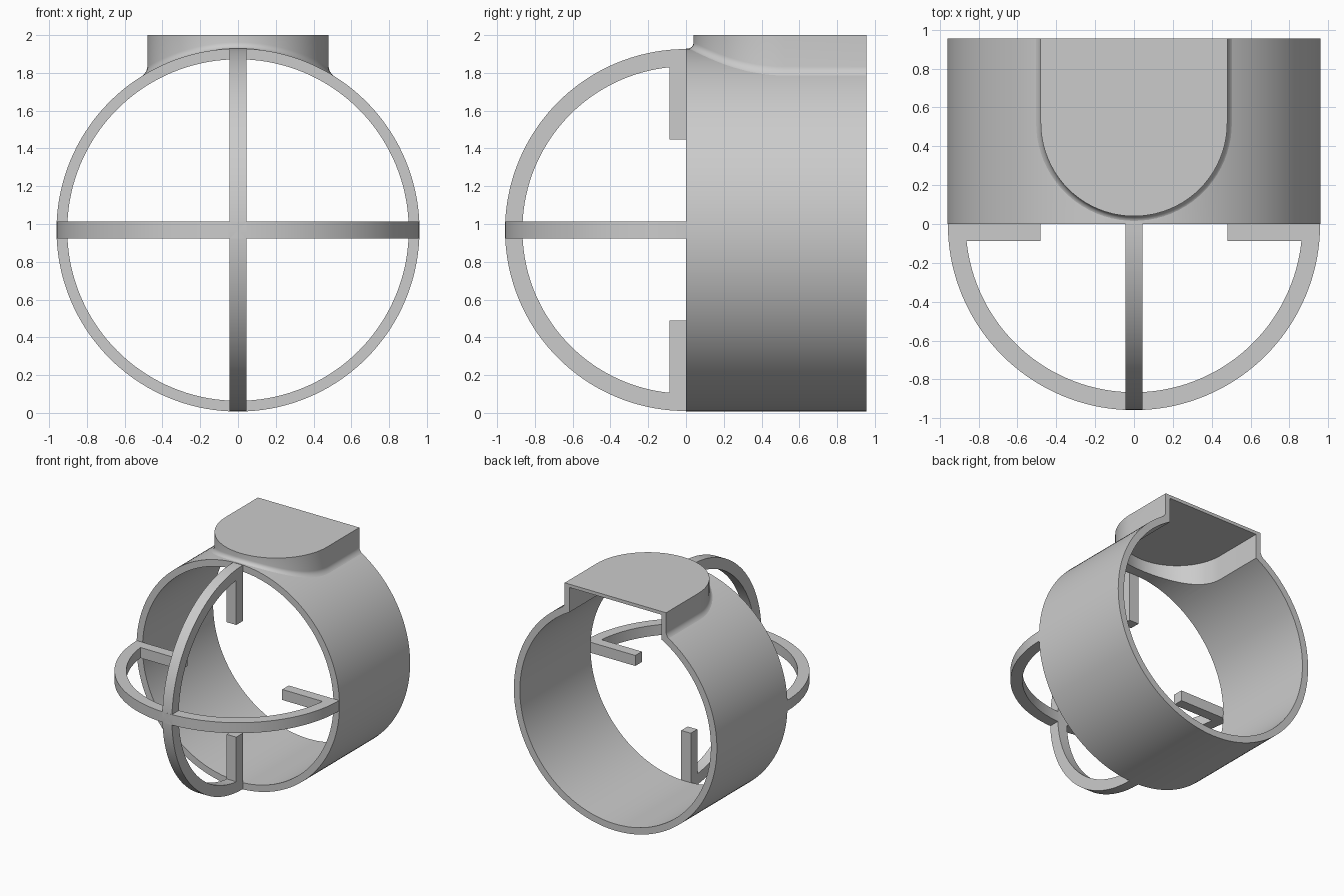
import bpy, bmesh
from math import sin, cos, pi, sqrt, radians

cube = bpy.data.objects.get("Cube")
if cube:
    bpy.data.objects.remove(cube)

CZ = 0.968            # height of the drum axis
R, R_IN = 0.961, 0.904
BACK = 0.955
BAR = 0.045           # half width of the guard bars
HALF = 0.48           # half width of the top housing
WALL, LID, FILLET = 0.045, 0.028, 0.035

grey = bpy.data.materials.new("plain_grey")
grey.use_nodes = True
grey.diffuse_color = (0.6, 0.6, 0.6, 1)
grey.node_tree.nodes["Principled BSDF"].inputs["Base Color"].default_value = (0.6, 0.6, 0.6, 1)


def finish(bm, name):
    bmesh.ops.recalc_face_normals(bm, faces=bm.faces)
    mesh = bpy.data.meshes.new(name)
    bm.to_mesh(mesh)
    bm.free()
    obj = bpy.data.objects.new(name, mesh)
    bpy.context.collection.objects.link(obj)
    mesh.materials.append(grey)
    return obj


def smooth(obj):
    bpy.ops.object.select_all(action='DESELECT')
    obj.select_set(True)
    bpy.context.view_layer.objects.active = obj
    bpy.ops.object.shade_smooth_by_angle(angle=radians(35))


def sweep(name, sections, closed):
    """Skin a row of matching closed cross-sections."""
    bm = bmesh.new()
    rows = [[bm.verts.new(p) for p in s] for s in sections]
    n = len(rows[0])
    pairs = list(zip(rows, rows[1:] + rows[:1])) if closed else list(zip(rows, rows[1:]))
    for a, b in pairs:
        for i in range(n):
            j = (i + 1) % n
            bm.faces.new((a[i], a[j], b[j], b[i]))
    if not closed:
        bm.faces.new(rows[0])
        bm.faces.new(rows[-1])
    return finish(bm, name)


def box(name, lo, hi):
    corners = [(lo[0], lo[1]), (hi[0], lo[1]), (hi[0], hi[1]), (lo[0], hi[1])]
    return sweep(name, [[(x, y, z) for x, y in corners] for z in (lo[2], hi[2])], False)


def outline(offset, steps=40):
    """D-shaped plan of the housing, open towards the back."""
    r = HALF + offset
    arc = [(r * cos(a), HALF + 0.04 - r * sin(a))
           for a in (pi * i / steps for i in range(steps + 1))]
    return [(r, BACK)] + arc + [(-r, BACK)]


def drum_z(x, r=R):
    return CZ + sqrt(r * r - x * x)


# Drum: a short open tube
ring = [(R_IN, 0), (R, 0), (R, BACK), (R_IN, BACK)]
drum = sweep("drum", [[(r * cos(a), y, CZ + r * sin(a)) for r, y in ring]
                      for a in (2 * pi * i / 144 for i in range(144))], True)

# Opening through the drum under the housing
plan = outline(-WALL)
plan = [(plan[0][0], 1.2)] + plan[1:-1] + [(plan[-1][0], 1.2)]
cutter = sweep("opening_cutter", [[(x, y, z) for x, y in plan] for z in (1.4, 2.2)], False)
cutter.hide_render = True
cut = drum.modifiers.new("opening", 'BOOLEAN')
cut.operation, cut.solver, cut.object = 'DIFFERENCE', 'EXACT', cutter
bpy.context.view_layer.objects.active = drum
bpy.ops.object.modifier_apply(modifier=cut.name)
bpy.data.objects.remove(cutter)
smooth(drum)

# Housing: hollow D-shaped hood with a fillet onto the drum
loops = [[(x, y, drum_z(x, R - 0.03)) for x, y in outline(-WALL)]]
for k in range(7):
    a = pi / 2 * k / 6
    loops.append([(x, y, drum_z(x, R - 0.002) + FILLET * (1 - cos(a)))
                  for x, y in outline(FILLET * (1 - sin(a)))])
loops.append([(x, y, 2) for x, y in outline(0)])
loops.append([(x, y, 2 - LID) for x, y in outline(-WALL)])
bm = bmesh.new()
rows = [[bm.verts.new(p) for p in loop] for loop in loops]
top, ceiling = rows[-2], rows[-1]
bands = list(zip(rows[:-2], rows[1:-1])) + [(ceiling, rows[0])]
for a, b in bands:
    for i in range(len(a) - 1):
        bm.faces.new((a[i], a[i + 1], b[i + 1], b[i]))
bm.faces.new(top)
bm.faces.new(ceiling)
for end in (0, -1):
    bm.faces.new([row[end] for row in rows])
bm.faces.new((top[0], top[-1], ceiling[-1], ceiling[0]))
smooth(finish(bm, "top_housing"))

# Guard: two crossing half hoops in front of the drum
section = [(R - 0.095, -BAR), (R - 0.003, -BAR), (R - 0.003, BAR), (R - 0.095, BAR)]
angles = [pi * i / 72 for i in range(73)]
smooth(sweep("horizontal_hoop", [[(r * cos(a), -r * sin(a), CZ + w) for r, w in section]
                                 for a in angles], False))
smooth(sweep("vertical_hoop", [[(w, -r * sin(a), CZ + r * cos(a)) for r, w in section]
                               for a in angles], False))

# Four stub bars pointing inwards from the hoop ends
for side, up, s in (("left", "upper", 1), ("right", "lower", -1)):
    a, b = sorted((s * HALF, s * 0.9))
    box(side + "_stub", (a, -0.088, CZ - BAR), (b, 0, CZ + BAR))
    box(up + "_stub", (-BAR, -0.088, CZ + a), (BAR, 0, CZ + b))
